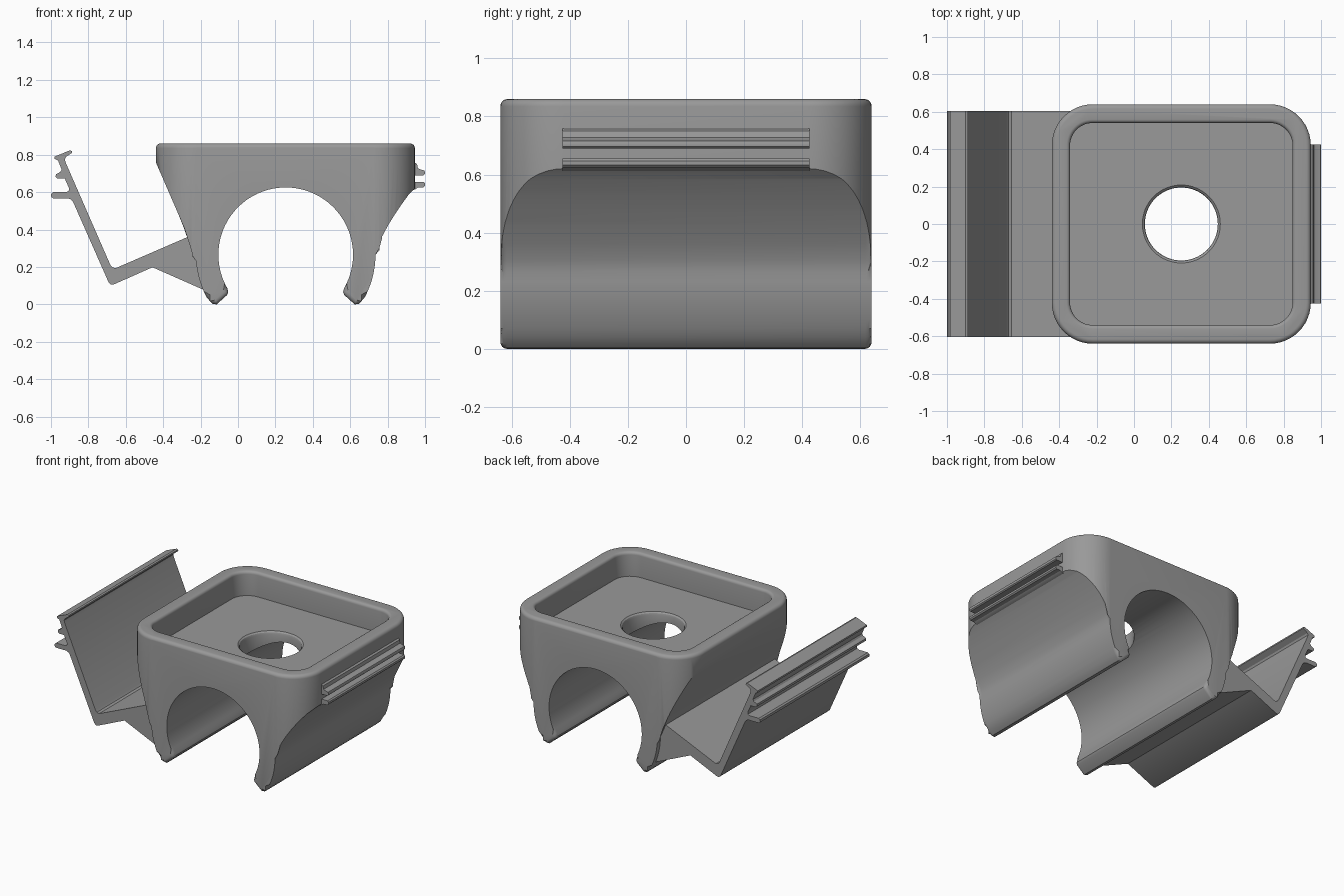
import bpy, bmesh, math

if "Cube" in bpy.data.objects:
    bpy.data.objects.remove(bpy.data.objects["Cube"])

CX, CZ = 0.255, 0.265          # centre of the arch

grey = bpy.data.materials.new("mid_grey")
grey.diffuse_color = (0.32, 0.32, 0.32, 1)
grey.use_nodes = True
grey.node_tree.nodes["Principled BSDF"].inputs["Base Color"].default_value = grey.diffuse_color


def make(name, bm):
    bmesh.ops.recalc_face_normals(bm, faces=bm.faces)
    me = bpy.data.meshes.new(name)
    bm.to_mesh(me)
    bm.free()
    me.materials.append(grey)
    ob = bpy.data.objects.new(name, me)
    bpy.context.collection.objects.link(ob)
    return ob


def extrude_xz(name, pts, half_y, bevel=0):
    """Extrude an x/z outline along y, optionally rounding both end outlines."""
    bm = bmesh.new()
    front = bm.faces.new([bm.verts.new((x, -half_y, z)) for x, z in pts])
    back = bm.faces.new([bm.verts.new((x, half_y, z)) for x, z in reversed(pts)])
    f, b = list(front.verts), list(back.verts)[::-1]
    n = len(pts)
    for i in range(n):
        j = (i + 1) % n
        bm.faces.new((f[j], f[i], b[i], b[j]))
    if bevel:
        edges = list(front.edges) + list(back.edges)
        bmesh.ops.bevel(bm, geom=edges, offset=bevel, segments=4, profile=0.5,
                        affect='EDGES', clamp_overlap=False)
    return make(name, bm)


def loft(name, rings):
    """Skin a stack of equal rings of 3D points and cap the ends."""
    bm = bmesh.new()
    loops = [[bm.verts.new(p) for p in r] for r in rings]
    for lo, hi in zip(loops, loops[1:]):
        n = len(lo)
        for i in range(n):
            j = (i + 1) % n
            bm.faces.new((lo[i], lo[j], hi[j], hi[i]))
    bm.faces.new(loops[0][::-1])
    bm.faces.new(loops[-1])
    return make(name, bm)


def rounded_rect(cx, hx, hy, r, z, seg=12):
    pts = []
    for k, (sx, sy) in enumerate(((1, 1), (-1, 1), (-1, -1), (1, -1))):
        for i in range(seg + 1):
            a = math.pi / 2 * (k + i / seg)
            pts.append((cx + sx * (hx - r) + r * math.cos(a),
                        sy * (hy - r) + r * math.sin(a), z))
    return pts


def circle(r, z, n=64):
    return [(0.253 + r * math.cos(2 * math.pi * i / n),
             r * math.sin(2 * math.pi * i / n), z) for i in range(n)]


def polar(r, deg):
    a = math.radians(deg)
    return (CX + r * math.cos(a), CZ + r * math.sin(a))


def boolean(ob, cutter, op):
    m = ob.modifiers.new(op.lower(), 'BOOLEAN')
    m.operation, m.object, m.solver = op, cutter, 'EXACT'
    bpy.context.view_layer.objects.active = ob
    bpy.ops.object.modifier_apply(modifier=m.name)
    bpy.data.objects.remove(cutter)


# Body outline: arch, two clamp legs, straight left flank, curved right flank
tip = [(0.48, -28), (0.475, -31.5), (0.47, -34), (0.455, -35.7),
       (0.38, -34.5), (0.366, -33)]
outline = [polar(0.36, a) for a in range(-30, 211, 5)]
outline += [polar(r, 180 - a) for r, a in reversed(tip)]
outline += [polar(0.48, a) for a in range(204, 179, -4)]
outline += [(-0.5, 0.9), (1.02, 0.9), (1.02, 0.665), (0.98, 0.648), (0.945, 0.62),
            (0.91, 0.583), (0.875, 0.535), (0.84, 0.483), (0.805, 0.427),
            (0.77, 0.362), (0.743, 0.305)]
outline += [polar(0.48, a) for a in range(0, -25, -4)]
outline += [polar(r, a) for r, a in tip]
body = extrude_xz("clamp_body", outline, 0.6395, 0.022)

# Rounded block trims the body and gives the soft top rim
R = 0.025
rings = [rounded_rect(0.253, 0.6925, 0.64, 0.22, -0.1)]
for i in range(6):
    a = math.pi / 2 * i / 5
    d = R * (1 - math.cos(a))
    rings.append(rounded_rect(0.253, 0.6925 - d, 0.64 - d, 0.22 - d,
                              0.86 - R + R * math.sin(a)))
boolean(body, loft("block_trim", rings), 'INTERSECT')

# Recessed tray with a softened upper lip
rings = [rounded_rect(0.253, 0.595, 0.54, 0.12, 0.69)]
for i in range(5):
    a = math.pi / 2 * i / 4
    d = 0.02 * (1 - math.cos(a))
    rings.append(rounded_rect(0.253, 0.595 + d, 0.54 + d, 0.12 + d,
                              0.84 + 0.0201 * math.sin(a)))
rings.append(rounded_rect(0.253, 0.616, 0.561, 0.141, 0.95))
boolean(body, loft("tray_cutter", rings), 'DIFFERENCE')

# Central hole with an eased edge
boolean(body, loft("hole_cutter", [circle(0.195, 0.4), circle(0.195, 0.67),
                                   circle(0.199, 0.682), circle(0.209, 0.6905),
                                   circle(0.209, 0.78)]), 'DIFFERENCE')

# Hinged latch arm on the left
arm = extrude_xz("latch_arm", [
    (-0.15, 0.2), (-0.185, 0.078), (-0.457, 0.198), (-0.665, 0.106), (-0.68, 0.106),
    (-0.692, 0.118), (-0.882, 0.548), (-0.892, 0.56), (-0.91, 0.567),
    (-0.988, 0.567), (-0.998, 0.574), (-1.0, 0.583), (-0.998, 0.592), (-0.988, 0.6),
    (-0.917, 0.6), (-0.905, 0.607), (-0.903, 0.62), (-0.926, 0.672), (-0.965, 0.672),
    (-0.975, 0.68), (-0.974, 0.695), (-0.95, 0.708), (-0.943, 0.72),
    (-0.963, 0.77), (-0.98, 0.778), (-0.98, 0.79), (-0.9, 0.823), (-0.888, 0.82),
    (-0.887, 0.81), (-0.92, 0.788), (-0.926, 0.775), (-0.92, 0.755),
    (-0.683, 0.212), (-0.672, 0.198), (-0.655, 0.193), (-0.2, 0.39)], 0.605)

# Two catch ridges on the right
upper = extrude_xz("upper_catch", [
    (0.92, 0.69), (0.992, 0.69), (0.999, 0.696), (1.0, 0.706), (0.996, 0.716),
    (0.975, 0.721), (0.962, 0.728), (0.957, 0.75), (0.945, 0.758), (0.92, 0.758)], 0.425)
lower = extrude_xz("lower_catch", [
    (0.92, 0.61), (0.945, 0.613), (0.962, 0.624), (0.992, 0.625), (1.0, 0.633),
    (1.0, 0.647), (0.992, 0.655), (0.92, 0.655)], 0.425)

# Smooth curved walls, keep crisp edges
for ob in (body, arm, upper, lower):
    bpy.ops.object.select_all(action='DESELECT')
    ob.select_set(True)
    bpy.context.view_layer.objects.active = ob
    bpy.ops.object.shade_smooth_by_angle(angle=math.radians(30))
